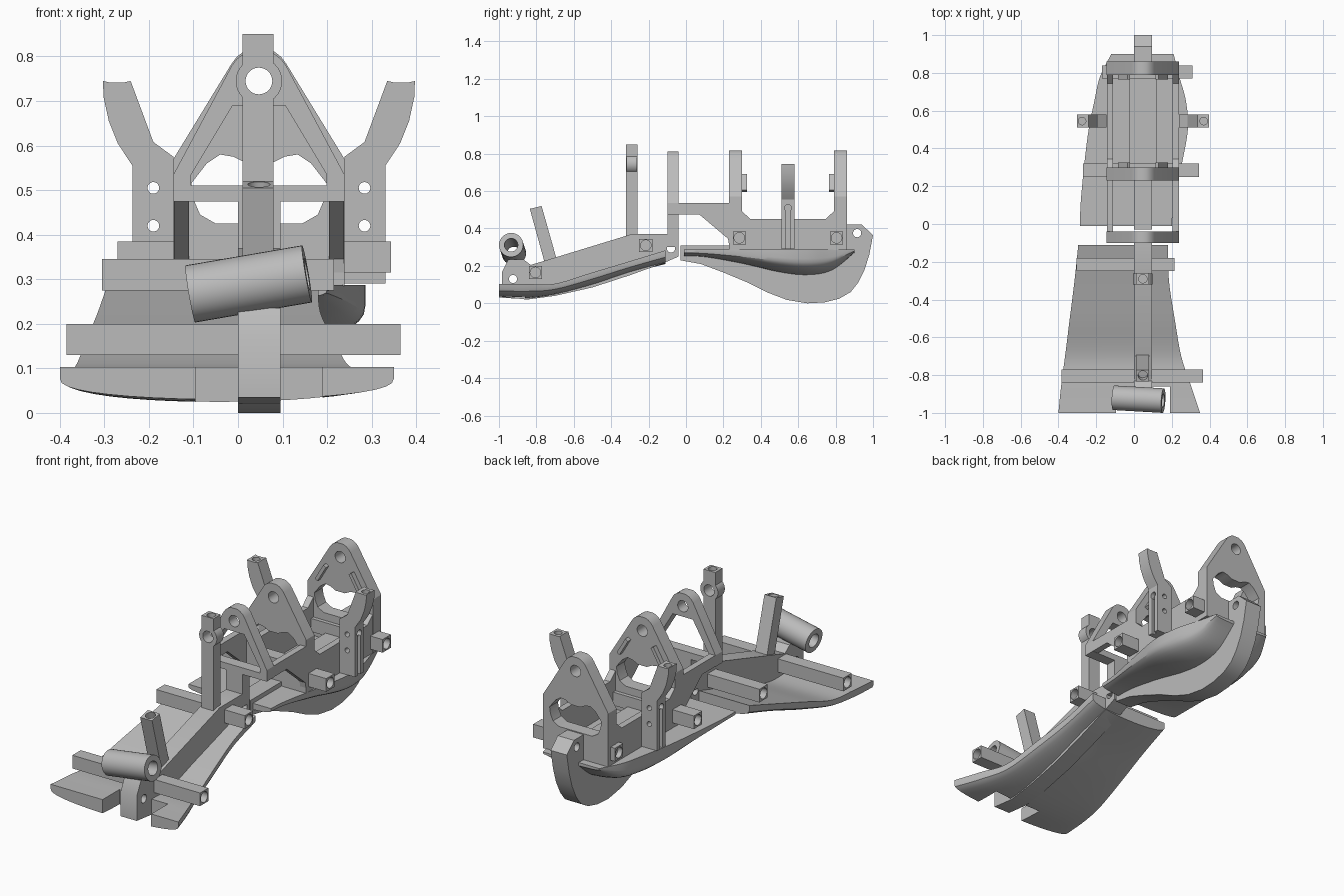
import bpy, bmesh, math
from mathutils import Vector

default_cube = bpy.data.objects.get("Cube")
if default_cube:
    bpy.data.objects.remove(default_cube, do_unlink=True)

grey = bpy.data.materials.new("plain grey")
grey.use_nodes = True
grey.diffuse_color = (0.5, 0.5, 0.5, 1)
grey.node_tree.nodes["Principled BSDF"].inputs["Base Color"].default_value = grey.diffuse_color

MID = 0.047          # centre line of the frame
KEEL = (0.0, 0.095)  # thickness range of the keel plates
parts = []


def finish(name, bm, keep=True):
    bmesh.ops.recalc_face_normals(bm, faces=bm.faces)
    mesh = bpy.data.meshes.new(name)
    bm.to_mesh(mesh)
    bm.free()
    mesh.materials.append(grey)
    obj = bpy.data.objects.new(name, mesh)
    bpy.context.collection.objects.link(obj)
    if keep:
        parts.append(obj)
    return obj


def plate(name, outline, axis, low, high, keep=True):
    """Extrude an outline: (y, z) points along X, or (x, z) points along Y."""
    bm = bmesh.new()
    place = (lambda a, b: (low, a, b)) if axis == "X" else (lambda a, b: (a, low, b))
    face = bm.faces.new([bm.verts.new(place(a, b)) for a, b in outline])
    depth = Vector((high - low, 0, 0)) if axis == "X" else Vector((0, high - low, 0))
    grown = bmesh.ops.extrude_face_region(bm, geom=[face], use_keep_orig=True)
    moved = [v for v in grown["geom"] if isinstance(v, bmesh.types.BMVert)]
    bmesh.ops.translate(bm, verts=moved, vec=depth)
    return finish(name, bm, keep)


def box(name, x, y, z, keep=True):
    corners = [(y[0], z[0]), (y[1], z[0]), (y[1], z[1]), (y[0], z[1])]
    return plate(name, corners, "X", x[0], x[1], keep)


def rod(name, start, end, radius, keep=True):
    start, end = Vector(start), Vector(end)
    bm = bmesh.new()
    bmesh.ops.create_cone(bm, cap_ends=True, segments=32, radius1=radius,
                          radius2=radius, depth=(end - start).length)
    turn = (end - start).to_track_quat("Z", "Y").to_matrix().to_4x4()
    turn.translation = (start + end) / 2
    bmesh.ops.transform(bm, matrix=turn, verts=bm.verts)
    return finish(name, bm, keep)


def cut(obj, *cutters):
    """Subtract the cutters, bake the result and discard them."""
    for cutter in cutters:
        cutter.hide_render = True
        mod = obj.modifiers.new("cut", "BOOLEAN")
        mod.operation, mod.solver, mod.object = "DIFFERENCE", "EXACT", cutter
    graph = bpy.context.evaluated_depsgraph_get()
    obj.data = bpy.data.meshes.new_from_object(obj.evaluated_get(graph))
    obj.modifiers.clear()
    for cutter in cutters:
        bpy.data.objects.remove(cutter, do_unlink=True)


def hole(start, end, radius):
    return rod("hole_cutter", start, end, radius, keep=False)


def flip(x):
    return 2 * MID - x


def symmetric(half):
    return half + [(flip(x), z) for x, z in reversed(half)]


def shell(name, sections, steps=6, count=20):
    """Loft sections (y, left, right, top, bottom) into a rounded hull."""
    rows = []
    for i in range(len(sections) - 1):
        p = [Vector(sections[min(max(k, 0), len(sections) - 1)]) for k in range(i - 1, i + 3)]
        for s in range(steps + (i == len(sections) - 2)):
            t = s / steps
            rows.append(p[1] + (p[2] - p[0]) * t / 2
                        + (p[0] * 2 - p[1] * 5 + p[2] * 4 - p[3]) * t * t / 2
                        + (p[1] * 3 - p[0] - p[2] * 3 + p[3]) * t ** 3 / 2)
    bm = bmesh.new()
    rings = []
    for y, left, right, top, bottom in rows:
        edge = bottom + (top - bottom) * 0.65
        ring = [(right, y, top), (left, y, top)]
        for k in range(count + 1):
            a = math.pi * (1 - k / count)
            ring.append(((left + right) / 2 + (right - left) / 2 * math.cos(a), y,
                         edge - (edge - bottom) * max(math.sin(a), 0) ** 0.8))
        rings.append([bm.verts.new(v) for v in ring])
    for one, two in zip(rings, rings[1:]):
        for k in range(len(one)):
            n = (k + 1) % len(one)
            bm.faces.new((one[k], one[n], two[n], two[k]))
    bm.faces.new(rings[0])
    bm.faces.new(rings[-1])
    return finish(name, bm)


# Front and rear hull shells
front_shell = shell("front_shell", [
    (-1, -0.4, 0.35, 0.103, 0.03), (-0.85, -0.385, 0.3, 0.103, 0.025),
    (-0.7, -0.365, 0.25, 0.105, 0.045), (-0.5, -0.34, 0.215, 0.165, 0.095),
    (-0.3, -0.315, 0.185, 0.225, 0.16), (-0.11, -0.295, 0.18, 0.283, 0.21)])
cut(front_shell, box("notch_cutter", (-0.095, 0.19), (-1.1, -0.86), (-0.1, 0.3), False))
shell("rear_shell", [
    (-0.01, -0.285, 0.2, 0.287, 0.25), (0.1, -0.283, 0.21, 0.287, 0.245),
    (0.3, -0.265, 0.25, 0.287, 0.21), (0.5, -0.24, 0.285, 0.287, 0.165),
    (0.65, -0.21, 0.275, 0.287, 0.15), (0.78, -0.18, 0.24, 0.287, 0.175),
    (0.9, -0.12, 0.21, 0.287, 0.27)])

# Keel plates with pivot holes
front_keel = plate("front_keel", [
    (-0.985, 0.035), (-0.985, 0.165), (-0.95, 0.235), (-0.87, 0.235), (-0.83, 0.205),
    (-0.29, 0.37), (-0.1, 0.37), (-0.04, 0.33), (-0.04, 0.25), (-0.12, 0.215),
    (-0.3, 0.15), (-0.5, 0.085), (-0.7, 0.04), (-0.85, 0.02)], "X", *KEEL)
cut(front_keel, hole((-1, -0.925, 0.13), (1, -0.925, 0.13), 0.022),
    hole((-1, -0.08, 0.293), (1, -0.08, 0.293), 0.022))
rear_keel = plate("rear_keel", [
    (-0.03, 0.23), (0.08, 0.21), (0.2, 0.165), (0.32, 0.115), (0.43, 0.06), (0.54, 0.018),
    (0.65, 0), (0.74, 0.005), (0.82, 0.025), (0.88, 0.06), (0.92, 0.11), (0.955, 0.18),
    (0.98, 0.26), (1, 0.365), (0.94, 0.42), (0.85, 0.42), (0.85, 0.31), (-0.03, 0.31)],
    "X", *KEEL)
cut(rear_keel, hole((-1, 0.915, 0.375), (1, 0.915, 0.375), 0.022))

# Square crossbars with round sockets in both ends
for label, left, right, y, z in [("front", -0.385, 0.365, -0.805, 0.165),
                                 ("waist", -0.305, 0.215, -0.215, 0.31),
                                 ("middle", -0.27, 0.343, 0.285, 0.35),
                                 ("rear", -0.17, 0.31, 0.805, 0.35)]:
    bar = box(label + "_crossbar", (left, right), (y - 0.035, y + 0.035), (z - 0.035, z + 0.035))
    cut(bar, hole((left - 0.1, y, z), (left + 0.04, y, z), 0.028),
        hole((right - 0.04, y, z), (right + 0.1, y, z), 0.028))

# Tall post with an eye and a socket on top
post = box("eye_post", (0.01, 0.08), (-0.32, -0.26), (0.3, 0.85))
eye = rod("post_eye", (MID, -0.319, 0.745), (MID, -0.261, 0.745), 0.052)
for piece in (post, eye):
    cut(piece, hole((MID, -0.5, 0.745), (MID, 0, 0.745), 0.03))
cut(post, hole((MID, -0.29, 0.82), (MID, -0.29, 0.9), 0.022))

# Leaning post and crosswise tube at the nose
lean = plate("leaning_post", [(-0.835, 0.505), (-0.772, 0.52), (-0.69, 0.23), (-0.755, 0.215)],
             "X", 0.01, 0.08)
cut(lean, hole((MID, -0.79, 0.47), (MID, -0.815, 0.56), 0.025))
tube_start, tube_end = Vector((-0.107, -0.92, 0.267)), Vector((0.155, -0.935, 0.312))
tube = rod("nose_tube", tube_start, tube_end, 0.065)
along = tube_end - tube_start
cut(tube, hole(tube_start - along, tube_end + along, 0.036))

# Light A frame
apex = [(MID + 0.07 * math.cos(math.radians(a)), 0.745 + 0.07 * math.sin(math.radians(a)))
        for a in range(150, 89, -15)]
light = plate("light_frame", symmetric([(-0.145, 0.475), (-0.145, 0.535)] + apex[:-1]),
              "Y", -0.1, -0.04)
opening = symmetric([(-0.105, 0.51), (-0.105, 0.535), (-0.012, 0.69)])
cut(light, plate("opening_cutter", opening, "Y", -0.2, 0.1, False),
    hole((MID, -0.5, 0.745), (MID, 0.5, 0.745), 0.03))
box("light_frame_post", KEEL, (-0.1, -0.04), (0.3, 0.48))

# Heavy A frame bulkheads with arched openings
arch = symmetric([(-0.05, 0.425), (-0.085, 0.445), (-0.1, 0.48), (-0.105, 0.515),
                  (-0.07, 0.56), (-0.04, 0.58), (-0.01, 0.575), (0.02, 0.56)])
tall = [(x, z + 0.005) for x, z in apex[:-1]]
for label, near, far, inward in [("middle", 0.23, 0.3, 1), ("rear", 0.79, 0.86, -1)]:
    frame = plate(label + "_bulkhead", symmetric([(-0.145, 0.285), (-0.145, 0.57)] + tall),
                  "Y", near, far)
    cut(frame, plate("arch_cutter", arch, "Y", near - 0.1, far + 0.1, False),
        hole((MID, near - 0.1, 0.745), (MID, far + 0.1, 0.745), 0.03))
    face = far if inward > 0 else near
    strip = [(-0.085, 0.605), (-0.035, 0.69), (-0.02, 0.68), (-0.07, 0.595)]
    for side in ("left", "right"):
        shape = strip if side == "right" else [(flip(x), z) for x, z in strip]
        plate(f"{label}_{side}_rib", shape, "Y", face - 0.005 * inward, face + 0.025 * inward)

# Side walls joining the frames
wall = [(-0.1, 0.476), (-0.1, 0.535), (0.24, 0.535), (0.29, 0.5), (0.345, 0.45), (0.745, 0.45),
        (0.8, 0.5), (0.85, 0.5), (0.85, 0.285), (0.235, 0.285), (0.225, 0.345), (0.07, 0.476)]
plate("right_wall", wall, "X", -0.144, -0.11)
plate("left_wall", wall, "X", flip(-0.11), flip(-0.144))
box("floor_beam", (-0.025, flip(-0.025)), (0.25, 0.82), (0.28, 0.33))

# Flared side arms with bolt holes, slots and eyelets
arm = [(-0.145, 0.29), (-0.237, 0.29), (-0.237, 0.555), (-0.27, 0.605), (-0.29, 0.655),
       (-0.302, 0.71), (-0.303, 0.745), (-0.29, 0.742), (-0.255, 0.742), (-0.241, 0.745),
       (-0.19, 0.608), (-0.145, 0.575)]
for side in ("right", "left"):
    m = flip if side == "left" else (lambda x: x)
    body = plate(side + "_arm", [(m(x), z) for x, z in arm], "Y", 0.51, 0.58)
    slot = sorted((m(-0.26), m(-0.222)))
    cut(body, hole((m(-0.19), 0.4, 0.505), (m(-0.19), 0.7, 0.505), 0.013),
        hole((m(-0.19), 0.4, 0.42), (m(-0.19), 0.7, 0.42), 0.013),
        hole((m(-0.275), 0.545, 0.68), (m(-0.275), 0.545, 0.8), 0.02),
        box("slot_cutter", slot, (0.535, 0.555), (0.27, 0.5), False),
        hole((m(-0.26), 0.545, 0.51), (m(-0.215), 0.545, 0.51), 0.018))

# Smooth rounded surfaces while keeping hard edges
bpy.ops.object.select_all(action="DESELECT")
for part in parts:
    part.select_set(True)
bpy.context.view_layer.objects.active = parts[0]
bpy.ops.object.shade_smooth_by_angle(angle=math.radians(28))
